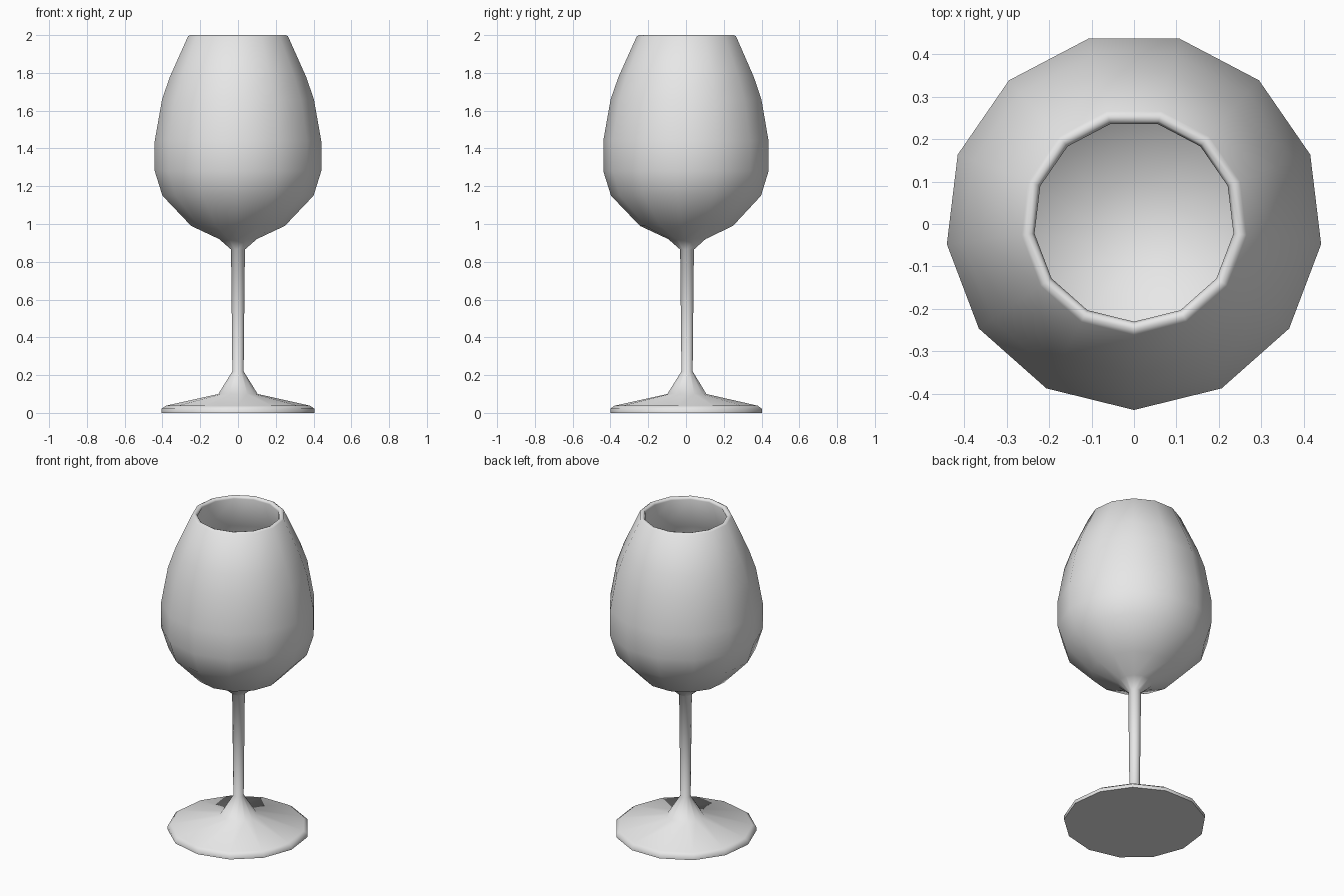
import bpy
import bmesh
from math import sin, cos, pi, radians

SIDES = 13
Y_SHIFT = 0.006  # an odd side count is off-centre in y

cube = bpy.data.objects.get("Cube")
if cube:
    bpy.data.objects.remove(cube, do_unlink=True)

grey = bpy.data.materials.new("light grey")
grey.use_nodes = True
colour = (0.8, 0.8, 0.8, 1)
grey.diffuse_color = colour
grey.node_tree.nodes["Principled BSDF"].inputs["Base Color"].default_value = colour


def lathe(name, profile, angle):
    """Spin (radius, height) points about z; radius 0 closes to a pole."""
    bm = bmesh.new()
    rings = []
    for r, z in profile:
        count = SIDES if r else 1
        rings.append([bm.verts.new((r * sin(2 * pi * i / SIDES),
                                    Y_SHIFT - r * cos(2 * pi * i / SIDES), z))
                      for i in range(count)])
    for low, high in zip(rings, rings[1:]):
        for i in range(SIDES):
            j = (i + 1) % SIDES
            corners = [low[i % len(low)], low[j % len(low)],
                       high[j % len(high)], high[i % len(high)]]
            bm.faces.new(list(dict.fromkeys(corners)))
    bmesh.ops.recalc_face_normals(bm, faces=bm.faces)
    mesh = bpy.data.meshes.new(name)
    bm.to_mesh(mesh)
    bm.free()
    mesh.materials.append(grey)
    obj = bpy.data.objects.new(name, mesh)
    bpy.context.collection.objects.link(obj)
    bpy.ops.object.select_all(action="DESELECT")
    obj.select_set(True)
    bpy.context.view_layer.objects.active = obj
    bpy.ops.object.shade_smooth_by_angle(angle=radians(angle))
    return obj


# Foot, stem, bowl, rounded rim and hollow inside in one turned profile
foot = [(0, 0), (0.407, 0), (0.407, 0.022), (0.385, 0.038), (0.105, 0.1)]
stem = [(0.03, 0.22), (0.037, 0.865)]
bowl = [(0.1, 0.92), (0.25, 0.99), (0.403, 1.15), (0.444, 1.28),
        (0.444, 1.44), (0.405, 1.66), (0.363, 1.78), (0.267, 1.993)]
rim = [(0.255, 2.0), (0.243, 1.997), (0.236, 1.985)]
inside = [(0.333, 1.77), (0.375, 1.65), (0.414, 1.43), (0.414, 1.29),
          (0.378, 1.165), (0.235, 1.02), (0.1, 0.96), (0, 0.945)]
lathe("wine_glass", foot + stem + bowl + rim + inside, 60)
